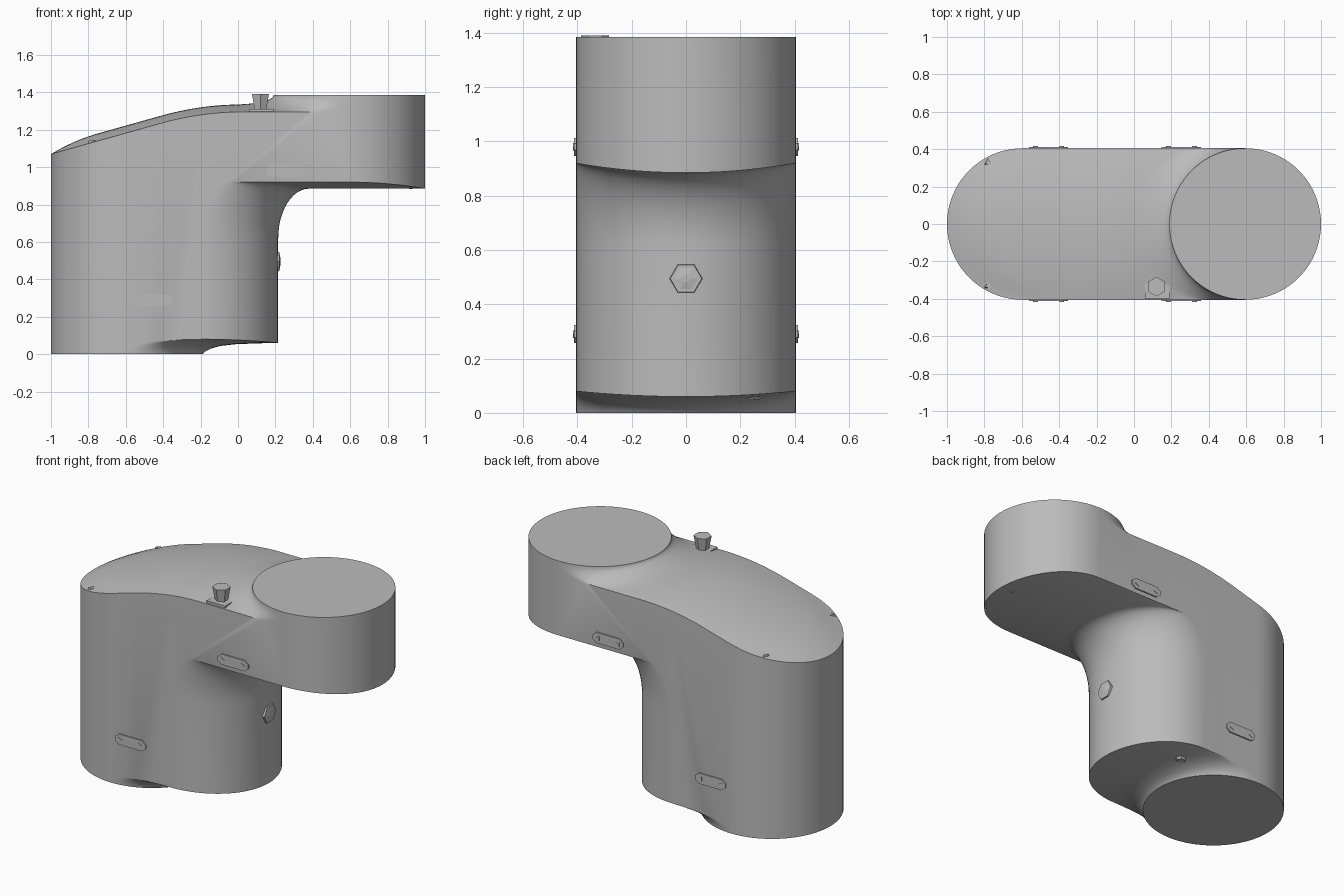
import bpy, bmesh, math
from mathutils import Matrix, Vector

if "Cube" in bpy.data.objects:
    bpy.data.objects.remove(bpy.data.objects["Cube"])

R = 0.405          # radius of both rounded ends
END = 0.595        # distance of end centres from the middle
TOP = 1.385
SEG = 40

grey = bpy.data.materials.new("plain_grey")
grey.use_nodes = True
grey.diffuse_color = (0.5, 0.5, 0.5, 1)
grey.node_tree.nodes["Principled BSDF"].inputs["Base Color"].default_value = (0.5, 0.5, 0.5, 1)


def finish(bm, name, smooth=False):
    bmesh.ops.recalc_face_normals(bm, faces=bm.faces)
    mesh = bpy.data.meshes.new(name)
    bm.to_mesh(mesh)
    bm.free()
    mesh.materials.append(grey)
    obj = bpy.data.objects.new(name, mesh)
    bpy.context.collection.objects.link(obj)
    if smooth:
        bpy.ops.object.select_all(action="DESELECT")
        obj.select_set(True)
        bpy.context.view_layer.objects.active = obj
        bpy.ops.object.shade_smooth_by_angle(angle=math.radians(30))
    return obj


def clamp(t):
    return max(0.0, min(1.0, t))


def lid_height(x, y, centre):
    """Sloping crowned lid that flares up into the top disc."""
    slope = 1.07 + 0.28 * (x + 1)
    flat = 1.295
    blend = clamp(1 - abs(slope - flat) / 0.06)
    edge = min(slope, flat) - blend ** 2 * 0.015
    grow = 1 - (1 - clamp((centre + END) / 0.25)) ** 2
    base = edge + 0.04 * grow * (1 - (y / R) ** 2)
    flare = 1 - math.sqrt(1 - clamp((centre - 0.38) / (END - 0.38)) ** 2)
    return base + (TOP - base) * flare


def arc(bm, centre, side, height):
    """Half circle of vertices; height is a function of x and y."""
    row = []
    for i in range(SEG + 1):
        a = math.pi * (i / SEG - 0.5)
        x, y = centre + side * R * math.cos(a), R * math.sin(a)
        row.append(bm.verts.new((x, y, height(x, y))))
    return row


def loft(bm, rows):
    for low, high in zip(rows, rows[1:]):
        for i in range(SEG):
            bm.faces.new((low[i], low[i + 1], high[i + 1], high[i]))


# Main housing: a right half and a left half lofted from sliding half circles
bm = bmesh.new()
steps = [(-END, 0), (-0.588, 0.008), (-0.575, 0.018), (-0.55, 0.03), (-0.5, 0.044),
         (-0.42, 0.053), (-0.3, 0.058), (-0.19, 0.06)]
profile = [(c, z, z / 3) for c, z in steps]
for i in range(13):                       # elbow under the arm
    a = math.pi / 2 * i / 12
    profile.append((-0.19 + 0.165 * (1 - math.cos(a)), 0.62 + 0.265 * math.sin(a),
                    0.035 * math.sin(a)))
profile += [(END, 0.885, 0.035), (END, TOP, 0)]
right = [arc(bm, c, 1, lambda x, y, z=z, k=k: z + k * (y / R) ** 2) for c, z, k in profile]

centres = [-END + (0.38 + END) * i / 30 for i in range(31)]
centres += [0.38 + (END - 0.38) * math.sin(math.pi / 2 * i / 12) for i in range(1, 13)]
left = [arc(bm, -END, -1, lambda x, y: 0)]
left += [arc(bm, c, -1, lambda x, y, c=c: lid_height(x, y, c)) for c in centres]
loft(bm, right)
loft(bm, left)

# Flat sides and the two round end faces
for k in (0, SEG):
    bm.faces.new([r[k] for r in right] + [r[k] for r in reversed(left)])
for k in (0, -1):
    bm.faces.new(right[k] + left[k][::-1])
bmesh.ops.remove_doubles(bm, verts=bm.verts, dist=0.0005)
finish(bm, "housing", True)


def prism(bm, points, y0, y1):
    """Extrude an outline of (x, z) points along y."""
    face = bm.faces.new([bm.verts.new((x, y0, z)) for x, z in points])
    new = bmesh.ops.extrude_face_region(bm, geom=[face])["geom"]
    for v in new:
        if isinstance(v, bmesh.types.BMVert):
            v.co.y = y1


# Side plates with small triangular fixings
plate = [(-0.105, -0.012), (-0.08, -0.033), (0.08, -0.033), (0.105, -0.012),
         (0.105, 0.012), (0.08, 0.033), (-0.08, 0.033), (-0.105, 0.012)]
for label, px, pz in (("lower", -0.457, 0.29), ("upper", 0.253, 0.98)):
    for side, s in (("front", -1), ("back", 1)):
        bm = bmesh.new()
        prism(bm, [(px + x, pz + z) for x, z in plate], s * 0.4, s * 0.413)
        for dx in (-0.07, 0.07):
            tri = [(px + dx - 0.012, pz - 0.014), (px + dx + 0.014, pz),
                   (px + dx - 0.012, pz + 0.014)]
            prism(bm, tri, s * 0.412, s * 0.416)
        finish(bm, f"{label}_{side}_plate")


def stud(name, place, direction, sections, sides=6):
    """Stacked cones along a direction: (start, end, start radius, end radius)."""
    bm = bmesh.new()
    turn = Vector((0, 0, 1)).rotation_difference(Vector(direction)).to_matrix().to_4x4()
    for a, b, r0, r1 in sections:
        shift = Matrix.Translation((0, 0, (a + b) / 2))
        bmesh.ops.create_cone(bm, cap_ends=True, segments=sides, radius1=r0, radius2=r1,
                              depth=b - a, matrix=Matrix.Translation(place) @ turn @ shift)
    return finish(bm, name)


# Fixings on the column, underside, arm tip and lid
stud("column_bolt", (0.215, 0, 0.495), (1, 0, 0),
     [(-0.02, 0.008, 0.064, 0.058), (0.008, 0.013, 0.045, 0.015)])
stud("underside_bolt", (-0.14, 0.25, 0.066), (0, 0, -1),
     [(-0.01, 0.018, 0.05, 0.025)])
stud("arm_stud", (0.92, 0, 0.888), (0, 0, -1), [(-0.01, 0.006, 0.025, 0.012)], 3)
stud("lid_bolt", (0.12, -0.335, 1.3), (0, 0, 1), [(0, 0.09, 0.035, 0.052)])
for side, y in (("front", -0.33), ("back", 0.33)):
    stud(f"lid_{side}_mark", (-0.78, y, lid_height(-0.78, y, -0.545)), (0, 0, 1),
         [(-0.02, 0.006, 0.025, 0.02)], 3)

# Square pad below the lid bolt
bm = bmesh.new()
pad = Matrix.Translation((0.125, -0.335, 1.298)) @ Matrix.Diagonal((0.13, 0.125, 0.025, 1))
bmesh.ops.create_cube(bm, size=1, matrix=pad)
finish(bm, "lid_bolt_pad")
